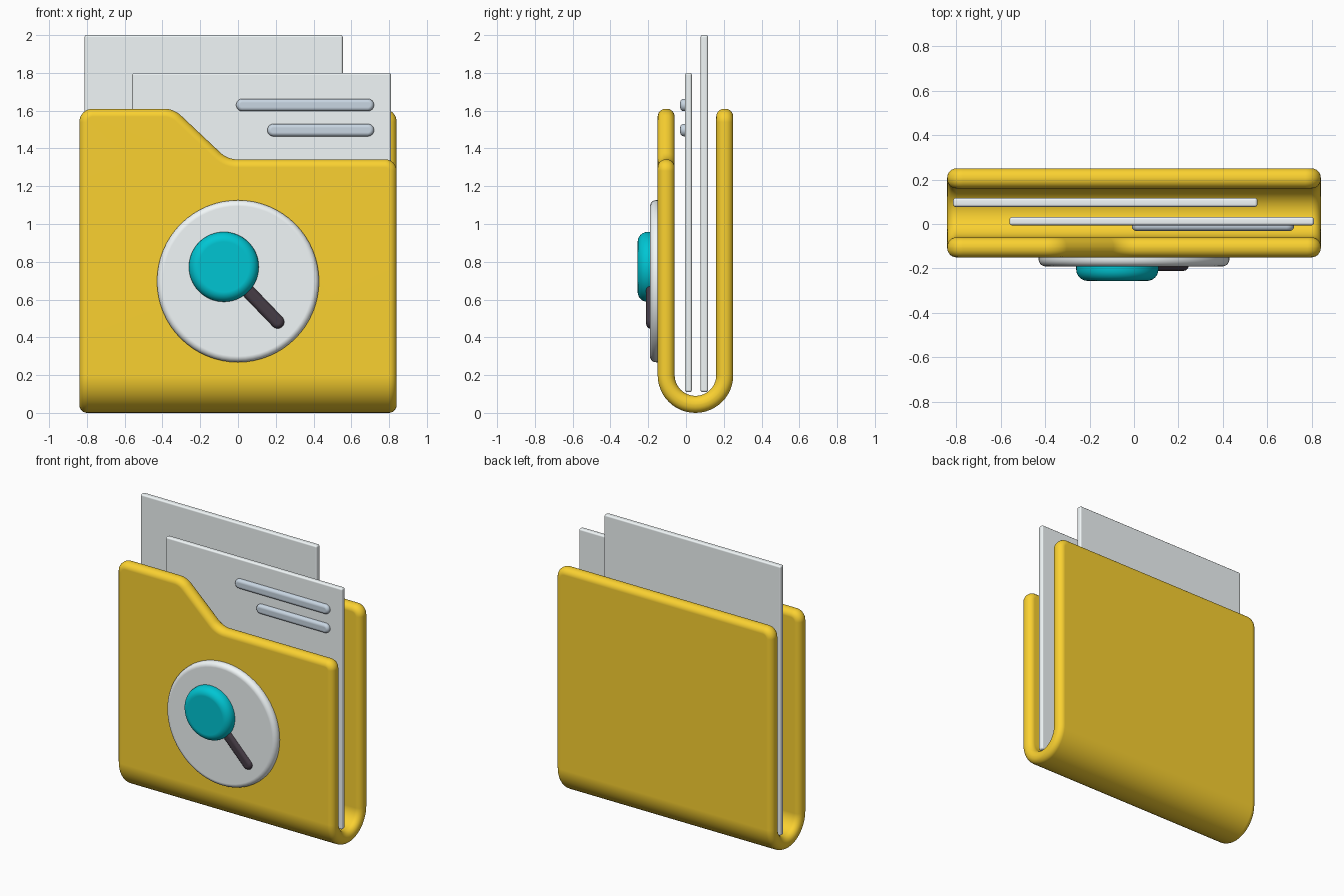
import bpy, bmesh
from math import sin, cos, pi
from mathutils import Vector

if "Cube" in bpy.data.objects:
    bpy.data.objects.remove(bpy.data.objects["Cube"])


def material(name, rgb):
    m = bpy.data.materials.new(name)
    m.diffuse_color = (*rgb, 1)
    m.use_nodes = True
    m.node_tree.nodes["Principled BSDF"].inputs["Base Color"].default_value = m.diffuse_color
    return m


YELLOW = material("folder_yellow", (0.96, 0.64, 0.03))
PAPER = material("paper_white", (0.88, 0.93, 0.94))
LINE = material("line_grey", (0.58, 0.67, 0.76))
TEAL = material("lens_teal", (0.0, 0.56, 0.65))
DARK = material("handle_dark", (0.06, 0.045, 0.06))


def rounded(points, steps=8):
    """Outline from (x, z, fillet radius) corners."""
    out = []
    for i, (x, z, r) in enumerate(points):
        p = Vector((x, z))
        a = (Vector(points[i - 1][:2]) - p).normalized()
        b = (Vector(points[(i + 1) % len(points)][:2]) - p).normalized()
        half = a.angle(b) / 2
        centre = p + (a + b).normalized() * (r / sin(half))
        t = r * cos(half) / sin(half)
        v0 = (p + a * t - centre).normalized()
        v1 = (p + b * t - centre).normalized()
        out += [centre + r * v0.slerp(v1, k / steps) for k in range(steps + 1)]
    return out


def circle(cx, cz, r, n=64):
    return [Vector((cx + r * cos(2 * pi * i / n), cz + r * sin(2 * pi * i / n)))
            for i in range(n)]


def capsule(x0, z0, x1, z1, r, n=12):
    a, b = Vector((x0, z0)), Vector((x1, z1))
    d = (b - a).normalized()
    side = Vector((-d.y, d.x))
    pts = []
    for c, s in ((b, 1), (a, -1)):
        for k in range(n + 1):
            t = -pi / 2 + pi * k / n
            pts.append(c + s * r * (d * cos(t) + side * sin(t)))
    return pts


def plate(name, outline, y0, y1, bevel, mat, segments=5, bend=None):
    """Extruded outline with rounded rims, optionally bent afterwards."""
    bm = bmesh.new()
    face = bm.faces.new([bm.verts.new((p.x, y0, p.y)) for p in outline])
    ext = bmesh.ops.extrude_face_region(bm, geom=[face], use_keep_orig=True)
    for v in ext["geom"]:
        if isinstance(v, bmesh.types.BMVert):
            v.co.y = y1
    bmesh.ops.recalc_face_normals(bm, faces=bm.faces)
    rims = [e for e in bm.edges if abs(e.verts[0].co.y - e.verts[1].co.y) < 1e-6]
    bmesh.ops.bevel(bm, geom=rims, offset=bevel, segments=segments,
                    profile=0.5, affect='EDGES', clamp_overlap=False)
    if bend:
        bend(bm)
    bmesh.ops.recalc_face_normals(bm, faces=bm.faces)
    me = bpy.data.meshes.new(name)
    bm.to_mesh(me)
    bm.free()
    me.materials.append(mat)
    for p in me.polygons:
        p.use_smooth = True
    ob = bpy.data.objects.new(name, me)
    bpy.context.collection.objects.link(ob)
    ob.modifiers.new("flat_faces", 'WEIGHTED_NORMAL')
    return ob


# Folder: a flat cut-out sheet folded into a U around the bottom
R, CY, CZ, T = 0.155, 0.05, 0.2, 0.09
ARC = R * pi / 2


def fold(bm):
    n = 24
    for i in range(n + 1):
        s = -ARC + 2 * ARC * i / n
        bmesh.ops.bisect_plane(bm, geom=bm.verts[:] + bm.edges[:] + bm.faces[:],
                               plane_co=(0, 0, s), plane_no=(0, 0, 1))
    for v in bm.verts:
        x, t, s = v.co
        a = max(-ARC, min(ARC, s)) / R
        rise = max(0, abs(s) - ARC)
        v.co = (x, CY + (R + t) * sin(a), CZ - (R + t) * cos(a) + rise)


def front(z):
    return -(ARC + z - CZ)


W = 0.84
sheet = rounded([
    (-W, -front(1.61), 0.07), (W, -front(1.61), 0.07),
    (W, front(1.342), 0.06), (-0.055, front(1.342), 0.13),
    (-0.34, front(1.61), 0.13), (-W, front(1.61), 0.07),
])
plate("folder", sheet, -T / 2, T / 2, 0.042, YELLOW, 6, fold)


# Paper sheets
def paper(name, x0, x1, top, y0, y1):
    r = 0.012
    corners = [(x0, 0.11, r), (x1, 0.11, r), (x1, top, r), (x0, top, r)]
    plate(name, rounded(corners, 4), y0, y1, 0.011, PAPER, 3)


paper("back_paper", -0.813, 0.555, 2.0, 0.077, 0.117)
paper("front_paper", -0.56, 0.81, 1.8, -0.006, 0.031)

# Text lines on the front paper
for i, (x0, z) in enumerate([(-0.01, 1.63), (0.155, 1.497)]):
    plate(f"paper_line_{i + 1}", capsule(x0 + 0.033, z, 0.687, z, 0.033),
          -0.031, 0.022, 0.02, LINE, 4)

# Round badge with a magnifying glass
plate("badge_disc", circle(0, 0.697, 0.429), -0.191, -0.11, 0.032, PAPER)
plate("magnifier_handle", capsule(0.0, 0.70, 0.21, 0.482, 0.036),
      -0.211, -0.15, 0.024, DARK, 4)
plate("magnifier_lens", circle(-0.075, 0.773, 0.185), -0.256, -0.14, 0.052, TEAL, 6)
